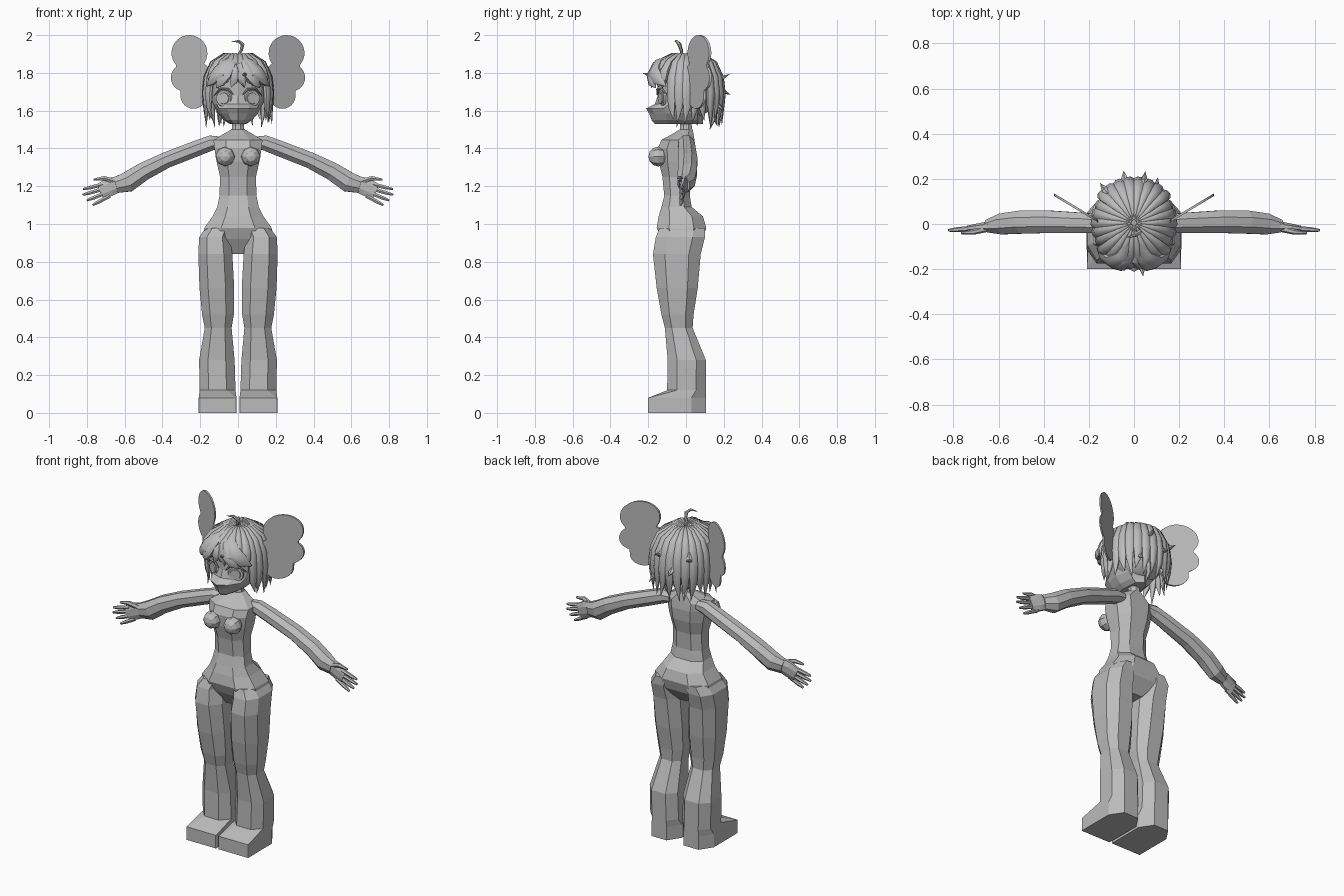
import bpy, bmesh, math, random
from mathutils import Vector, Matrix

random.seed(4)
grey = bpy.data.materials.new("plain_grey")
grey.diffuse_color = (0.5, 0.5, 0.5, 1)
HEAD = Vector((0, 0, 1.70))


def finish(name, bm, mirror=False, smooth=False):
    bmesh.ops.recalc_face_normals(bm, faces=bm.faces)
    me = bpy.data.meshes.new(name)
    bm.to_mesh(me)
    bm.free()
    ob = bpy.data.objects.new(name, me)
    bpy.context.collection.objects.link(ob)
    me.materials.append(grey)
    if mirror:
        m = ob.modifiers.new("mirror", 'MIRROR')
        m.use_mirror_merge = False
    if smooth:
        bpy.ops.object.select_all(action='DESELECT')
        ob.select_set(True)
        bpy.context.view_layer.objects.active = ob
        bpy.ops.object.shade_smooth_by_angle(angle=math.radians(40))
    return ob


def loft(bm, rings):
    vs = [[bm.verts.new(p) for p in r] for r in rings]
    n = len(vs[0])
    for a, b in zip(vs, vs[1:]):
        for i in range(n):
            bm.faces.new((a[i], a[(i + 1) % n], b[(i + 1) % n], b[i]))
    bm.faces.new(vs[0])
    bm.faces.new(vs[-1])


def octagon(z, cx, w, yf, yb, cf=0.25, cb=0.25):
    """Chamfered rectangle; cf and cb set the front and back chamfers."""
    d = yb - yf
    f, b = w * (1 - 2 * cf), w * (1 - 2 * cb)
    return [(cx - w, yf + cf * d, z), (cx - f, yf, z), (cx + f, yf, z), (cx + w, yf + cf * d, z),
            (cx + w, yb - cb * d, z), (cx + b, yb, z), (cx - b, yb, z), (cx - w, yb - cb * d, z)]


def tube(bm, pts, radii, up=None, n=8):
    """Sweep; radii = (along up, across). Without up, use the direction out of the head."""
    pts = [Vector(p) for p in pts]
    rings = []
    for i, p in enumerate(pts):
        t = (pts[min(i + 1, len(pts) - 1)] - pts[max(i - 1, 0)]).normalized()
        u = Vector(up) if up else (p - HEAD).normalized()
        b = t.cross(u).normalized()
        a = b.cross(t)
        ra, rb = radii[i]
        rings.append([p + a * ra * math.sin(k * math.tau / n + math.pi / n)
                      + b * rb * math.cos(k * math.tau / n + math.pi / n) for k in range(n)])
    loft(bm, rings)


# torso and hips
bm = bmesh.new()
loft(bm, [octagon(z, 0, w, f, b) for z, w, f, b in (
    (0.84, .05, -.08, .03), (0.92, .19, -.13, .09), (0.98, .178, -.155, .107),
    (1.04, .135, -.145, .09), (1.09, .110, -.13, .03), (1.15, .098, -.115, .02),
    (1.25, .095, -.125, .025), (1.33, .113, -.145, .045), (1.40, .125, -.15, .05),
    (1.445, .13, -.13, .045), (1.475, .08, -.075, .04), (1.50, .035, -.035, .035))])
finish("torso", bm)

# bust
bm = bmesh.new()
bmesh.ops.create_uvsphere(bm, u_segments=8, v_segments=6, radius=0.052,
    matrix=Matrix.Translation((.068, -.147, 1.357)) @ Matrix.Rotation(math.pi / 2, 4, 'X'))
finish("bust", bm, True)

# legs with block feet
bm = bmesh.new()
loft(bm, [octagon(*r) for r in (
    (0.0, .108, .1, -.2, .105, .01, .25), (0.08, .108, .1, -.2, .105, .01, .25),
    (0.12, .108, .095, -.10, .105), (0.28, .112, .094, -.097, .105),
    (0.45, .105, .071, -.112, .035), (0.52, .106, .084, -.13, .04),
    (0.66, .112, .092, -.155, .062), (0.84, .120, .09, -.175, .078),
    (0.93, .124, .082, -.16, .10), (0.98, .10, .07, -.14, .10))])
finish("leg", bm, True)

# arms
bm = bmesh.new()
tube(bm, [(.09, 0, 1.435), (.14, 0, 1.43), (.22, .005, 1.40), (.38, .01, 1.338),
          (.50, .008, 1.278), (.585, .0, 1.222), (.65, -.01, 1.205)],
     [(.04, .03), (.045, .043), (.048, .045), (.054, .046), (.055, .052), (.05, .058), (.03, .045)],
     (0, 1, 0))
finish("arm", bm, True)

# hands
bm = bmesh.new()
tube(bm, [(.63, -.01, 1.213), (.68, -.015, 1.195), (.73, -.02, 1.172)],
     [(.025, .045), (.02, .052), (.014, .046)], (0, 1, 0))
for x0, z0, x1, z1 in ((.735, 1.205, .82, 1.185), (.73, 1.182, .822, 1.155),
                       (.72, 1.16, .80, 1.125), (.70, 1.143, .77, 1.10)):
    xm, zm = x0 * .4 + x1 * .6, z0 * .35 + z1 * .65
    tube(bm, [(x0 - .02, -.02, z0 + .005), (xm, -.025, zm), (x1, -.028, z1)],
         [(.012, .012), (.011, .011), (.006, .006)], (0, 1, 0), 6)
tube(bm, [(.65, -.02, 1.225), (.71, -.035, 1.243), (.765, -.04, 1.235)],
     [(.015, .016), (.012, .013), (.006, .006)], (0, 1, 0), 6)
finish("hand", bm, True)

# neck
bm = bmesh.new()
tube(bm, [(0, .0, 1.46), (0, .0, 1.52), (0, -.01, 1.60)], [(.042, .042), (.033, .033), (.036, .036)], (0, 1, 0))
finish("neck", bm)

# face with a pointed muzzle
bm = bmesh.new()
rings = []
for z, w, f in ((1.53, .045, -.165), (1.55, .075, -.182), (1.585, .105, -.195), (1.612, .118, -.212),
                (1.635, .132, -.165), (1.68, .142, -.15), (1.76, .145, -.152), (1.83, .12, -.13)):
    half = [(w * .48, f * .86), (w * .85, f * .55), (w, -.03), (w * .8, .06)]
    rings.append([(0, f, z)] + [(x, y, z) for x, y in half] + [(0, .09, z)]
                 + [(-x, y, z) for x, y in reversed(half)])
loft(bm, rings)
finish("face", bm)

# eyes: rim disc and raised iris disc
for name, r, out in (("eye_white", .046, 0), ("iris", .032, .006)):
    bm = bmesh.new()
    mat = (Matrix.Translation((.075, -.128 - out, 1.665)) @ Matrix.Rotation(math.radians(24), 4, 'Z')
           @ Matrix.Rotation(math.pi / 2, 4, 'X'))
    bmesh.ops.create_cone(bm, cap_ends=True, segments=16, radius1=r, radius2=r * .9, depth=.009, matrix=mat)
    finish(name, bm, True)
bm = bmesh.new()
tube(bm, [(.025, -.152, 1.685), (.05, -.15, 1.713), (.095, -.13, 1.715), (.127, -.098, 1.68)],
     [(.004, .003), (.008, .007), (.008, .007), (.003, .003)], (0, 1, 0), 6)
finish("eyelash", bm, True)

# hair base cap
bm = bmesh.new()
bmesh.ops.create_uvsphere(bm, u_segments=24, v_segments=14, radius=1,
    matrix=Matrix.Translation((0, .025, 1.725)) @ Matrix.Diagonal((.158, .15, .165, 1)))
finish("hair_cap", bm, smooth=True)

# hair locks radiating from the crown: long at the sides and back, short in front
bm = bmesh.new()
LONG = ((.012, 1.895), (.075, 1.893), (.135, 1.85), (.165, 1.775), (.175, 1.69), (.172, 1.62), (.165, 1.53))
SHORT = ((.012, 1.895), (.075, 1.893), (.135, 1.855), (.165, 1.81), (.175, 1.775), (.172, 1.755), (.165, 1.735))
N = 26
for k in range(N):
    a = (k + .5) * math.tau / N
    front = math.cos(a) > .5
    drop, kick = random.uniform(-.02, .025), random.uniform(-.01, .015)
    deep = 1.08 if abs(math.cos(a)) > .6 else 1.0
    pts = []
    for j, (r, z) in enumerate(SHORT if front else LONG):
        r = r * deep + (kick if j == 6 else 0)
        s = a + (.07 if j == 6 else 0) * random.choice((-1, 1))
        pts.append((r * math.sin(s), -r * math.cos(s) + .005, z + (drop if j == 6 else 0)))
    tube(bm, pts, [(.006, .004), (.013, .013), (.017, .022), (.019, .027),
                   (.018, .026), (.014, .021), (.001, .001)], n=8)
finish("hair_locks", bm, smooth=True)

# swept fringe clumps
bm = bmesh.new()
tube(bm, [(.01, -.06, 1.895), (.05, -.145, 1.855), (.095, -.168, 1.805), (.135, -.145, 1.765), (.165, -.105, 1.73)],
     [(.006, .008), (.02, .035), (.024, .045), (.02, .035), (.002, .002)])
tube(bm, [(.015, -.07, 1.893), (.035, -.16, 1.845), (.065, -.185, 1.79), (.095, -.18, 1.75), (.115, -.16, 1.72)],
     [(.006, .008), (.018, .025), (.02, .035), (.016, .028), (.002, .002)])
finish("fringe", bm, True, True)

# loose spikes, centre strand and the curl on the crown
bm = bmesh.new()
tube(bm, [(.0, -.07, 1.893), (.01, -.165, 1.84), (.03, -.19, 1.78), (.035, -.18, 1.72)],
     [(.006, .008), (.016, .02), (.014, .02), (.001, .001)])
for base, mid, tip in (((.03, -.15, 1.80), (.035, -.19, 1.785), (.04, -.23, 1.80)),
                       ((.04, .15, 1.80), (.045, .195, 1.775), (.05, .235, 1.795)),
                       ((-.04, .16, 1.75), (-.042, .2, 1.70), (-.045, .235, 1.685)),
                       ((.09, .14, 1.68), (.1, .165, 1.63), (.105, .205, 1.60)),
                       ((-.11, .13, 1.80), (-.13, .155, 1.77), (-.15, .18, 1.785)),
                       ((-.09, .13, 1.62), (-.095, .15, 1.57), (-.1, .165, 1.52)),
                       ((.02, .15, 1.62), (.02, .15, 1.56), (.025, .125, 1.50))):
    tube(bm, [base, mid, tip], [(.016, .022), (.012, .017), (.001, .001)], n=6)
tube(bm, [(0, -.02, 1.89), (.018, -.025, 1.92), (.024, -.035, 1.95), (.005, -.05, 1.968), (-.035, -.06, 1.965)],
     [(.006, .006), (.009, .009), (.011, .011), (.008, .008), (.001, .001)], (0, 1, 0), 6)
finish("hair_spikes_and_curl", bm, smooth=True)

# large flat ears: outline of overlapping round lobes
LOBES = ((.257, 1.905, .095), (.283, 1.775, .072), (.235, 1.68, .07), (.21, 1.79, .065))
cx, cz = .25, 1.79
outline = []
for k in range(64):
    dx, dz = math.cos(k * math.tau / 64), math.sin(k * math.tau / 64)
    best = 0
    for lx, lz, r in LOBES:
        b = dx * (lx - cx) + dz * (lz - cz)
        q = b * b - ((lx - cx) ** 2 + (lz - cz) ** 2 - r * r)
        if q >= 0:
            best = max(best, b + math.sqrt(q))
    outline.append((cx + best * dx, cz + best * dz))
bm = bmesh.new()
loft(bm, [[(x, .13 - (.355 - x) * .6 + o, z) for x, z in outline] for o in (-.006, .006)])
finish("ear", bm, True)
